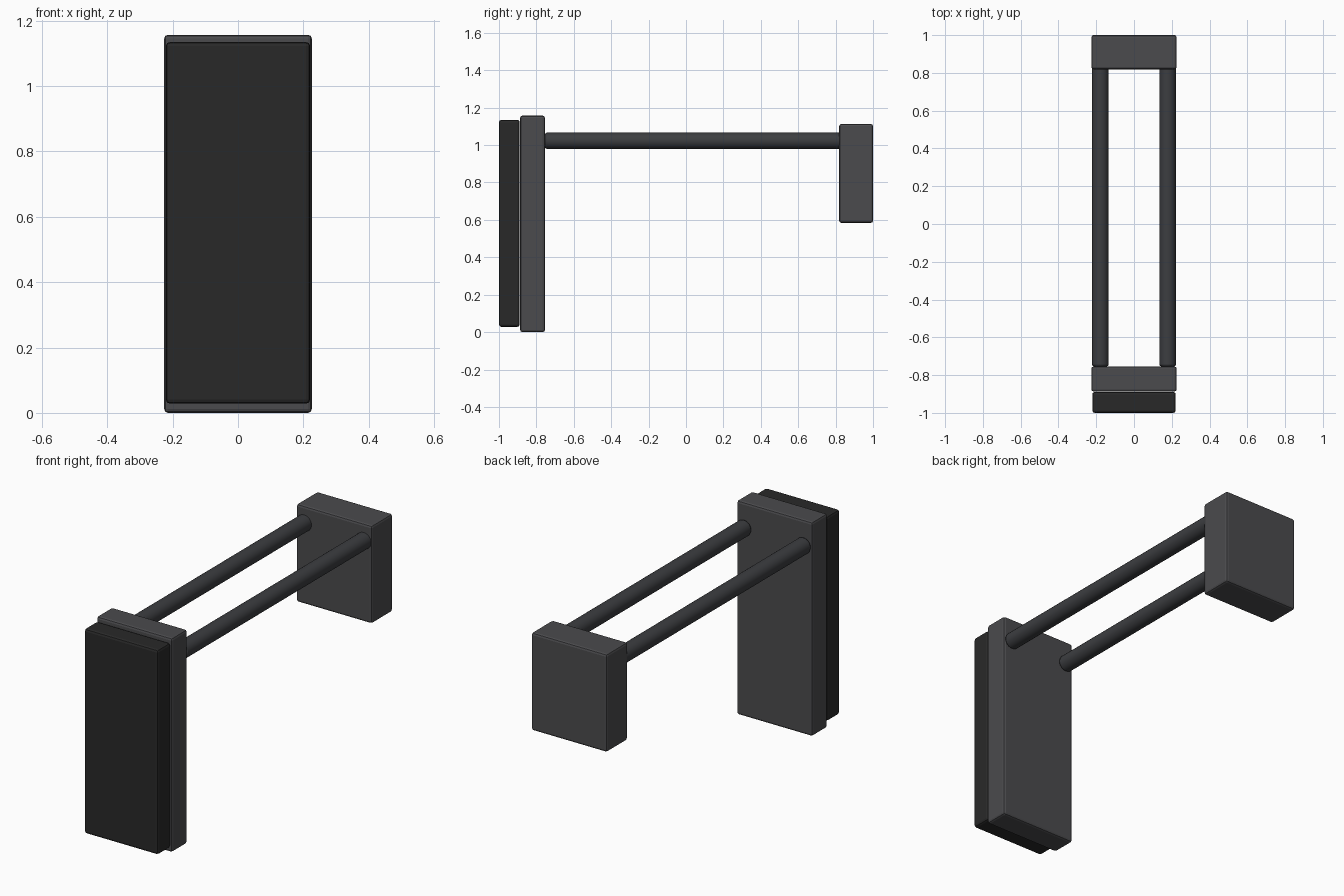
import bpy
from math import pi

if "Cube" in bpy.data.objects:
    bpy.data.objects.remove(bpy.data.objects["Cube"])


def material(name, rgb):
    m = bpy.data.materials.new(name)
    m.diffuse_color = (*rgb, 1)
    m.use_nodes = True
    m.node_tree.nodes["Principled BSDF"].inputs["Base Color"].default_value = m.diffuse_color
    return m


frame_mat = material("dark_grey", (0.07, 0.07, 0.075))
rod_mat = material("rod_grey", (0.045, 0.047, 0.052))
pad_mat = material("black_rubber", (0.022, 0.022, 0.022))


def finish(name, mat, bevel, segments):
    ob = bpy.context.object
    ob.name = name
    bpy.ops.object.transform_apply(location=False, rotation=True, scale=True)
    ob.data.materials.append(mat)
    mod = ob.modifiers.new("edge_bevel", 'BEVEL')
    mod.width = bevel
    mod.segments = segments
    mod.limit_method = 'ANGLE'
    mod.angle_limit = pi / 4
    return ob


def block(name, half_x, y0, y1, z0, z1, mat, bevel=0.012):
    bpy.ops.mesh.primitive_cube_add(size=1, location=(0, (y0 + y1) / 2, (z0 + z1) / 2))
    bpy.context.object.scale = (2 * half_x, y1 - y0, z1 - z0)
    return finish(name, mat, bevel, 2)


# Butt pad, butt plate and rear mounting block
block("butt_pad", 0.221, -1.0, -0.889, 0.028, 1.135, pad_mat, 0.013)
block("butt_plate", 0.226, -0.887, -0.754, 0.0, 1.157, frame_mat)
block("mounting_block", 0.226, 0.819, 1.0, 0.584, 1.113, frame_mat)

# Pair of connecting rods
for side, x in (("left", -0.178), ("right", 0.178)):
    y0, y1 = -0.754, 0.83
    bpy.ops.mesh.primitive_cylinder_add(vertices=24, radius=0.044, depth=y1 - y0,
                                        location=(x, (y0 + y1) / 2, 1.023),
                                        rotation=(pi / 2, 0, 0))
    finish(side + "_rod", rod_mat, 0.01, 2)
    bpy.ops.object.shade_smooth_by_angle(angle=pi / 6)
